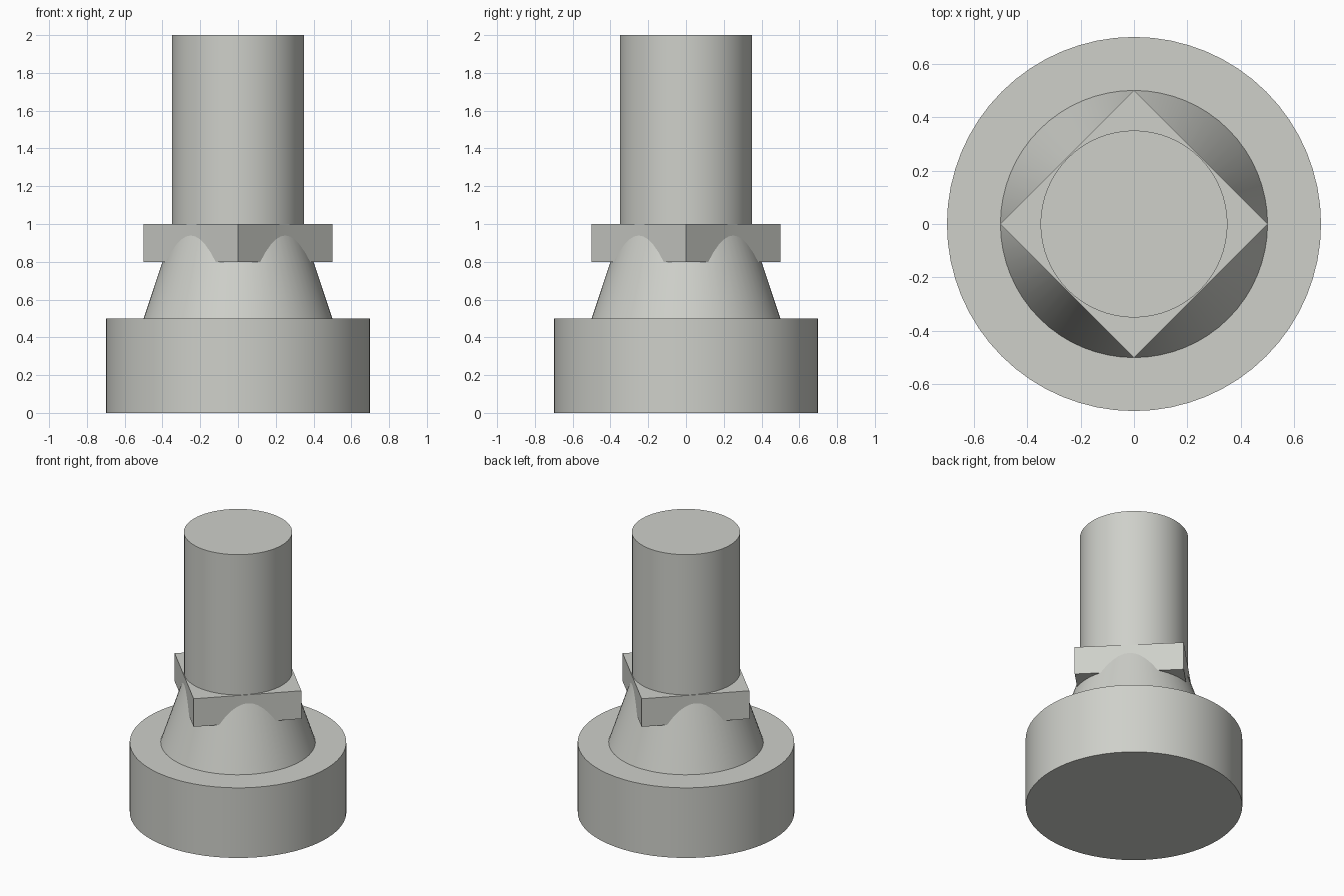
import bpy
import math

cube = bpy.data.objects.get("Cube")
if cube:
    bpy.data.objects.remove(cube, do_unlink=True)

# Single pale grey finish
COLOUR = (0.62, 0.63, 0.59, 1.0)
grey = bpy.data.materials.new("pale grey")
grey.use_nodes = True
grey.diffuse_color = COLOUR
grey.node_tree.nodes["Principled BSDF"].inputs["Base Color"].default_value = COLOUR


def turned_part(name, sides, r_bottom, r_top, z_bottom, z_top):
    """Upright prism, cylinder or tapered cone between two heights."""
    bpy.ops.mesh.primitive_cone_add(
        vertices=sides, radius1=r_bottom, radius2=r_top,
        depth=z_top - z_bottom, location=(0, 0, (z_bottom + z_top) / 2))
    part = bpy.context.object
    part.name = name
    part.data.materials.append(grey)
    if sides > 8:
        bpy.ops.object.shade_smooth_by_angle(angle=math.radians(30))
    return part


# Wide round foot
turned_part("base", 64, 0.70, 0.70, 0.0, 0.5)

# Tapered neck, its upper end hidden inside the shaft
turned_part("tapered_neck", 64, 0.50, 0.30, 0.5, 1.1)

# Square collar with corners on the axes, cut into by the neck
turned_part("square_collar", 4, 0.50, 0.50, 0.8, 1.0)

# Upper shaft
turned_part("shaft", 64, 0.35, 0.35, 1.0, 2.0)
